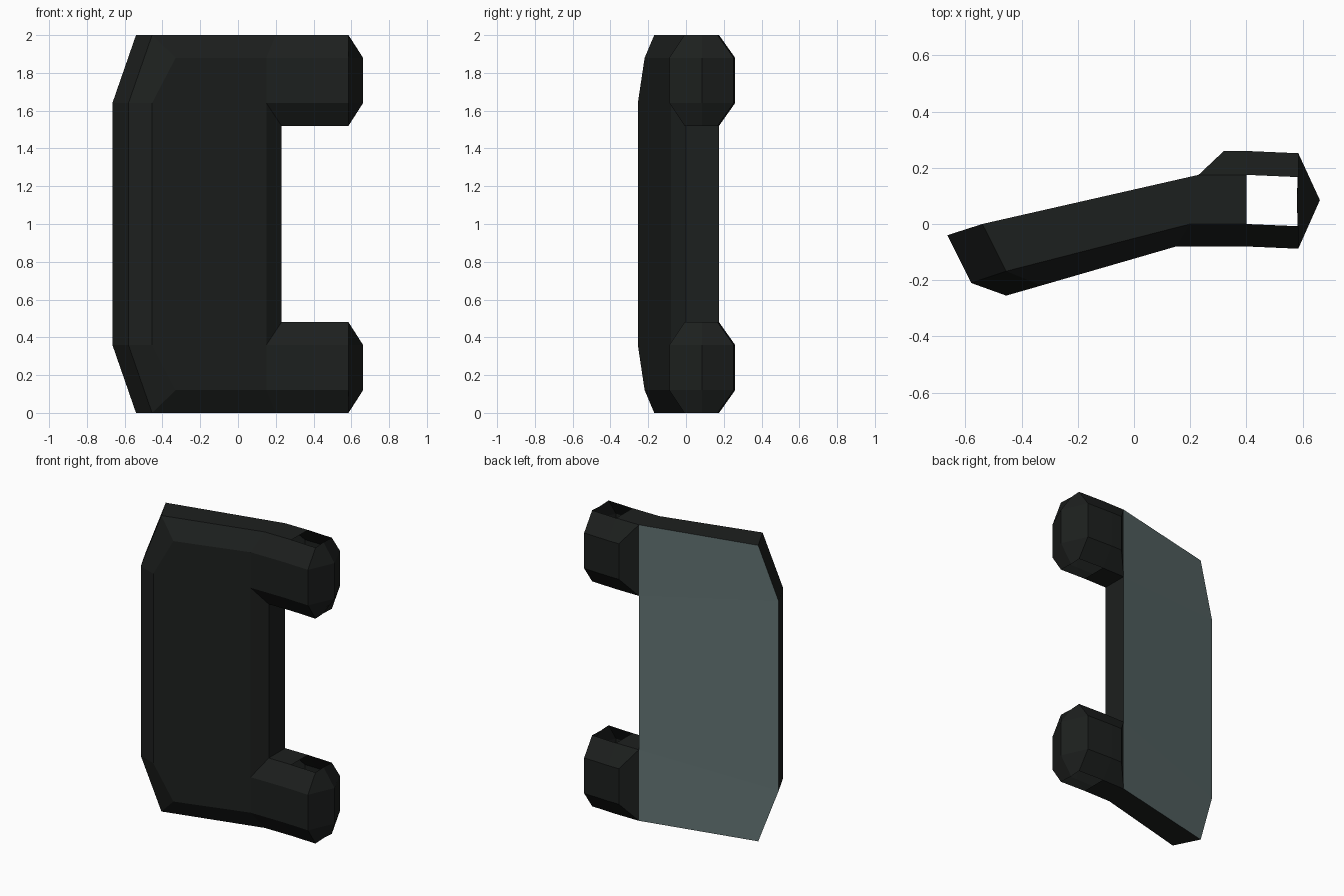
import bpy, bmesh

if "Cube" in bpy.data.objects:
    bpy.data.objects.remove(bpy.data.objects["Cube"])


def material(name, rgb):
    m = bpy.data.materials.new(name)
    m.diffuse_color = (*rgb, 1)
    m.use_nodes = True
    m.node_tree.nodes["Principled BSDF"].inputs["Base Color"].default_value = m.diffuse_color
    return m


def half_part(name, verts, faces, mat, recalc=True):
    """Build the upper half about z = 1 and mirror it downwards."""
    bm = bmesh.new()
    used = {}
    for face in faces:
        for k in face:
            if k not in used:
                x, y, z = verts[k]
                used[k] = bm.verts.new((x, y, z - 1))
        bm.faces.new([used[k] for k in face])
    if recalc:
        bmesh.ops.recalc_face_normals(bm, faces=bm.faces)
    me = bpy.data.meshes.new(name)
    bm.to_mesh(me)
    bm.free()
    me.materials.append(mat)
    ob = bpy.data.objects.new(name, me)
    ob.location.z = 1
    bpy.context.collection.objects.link(ob)
    mod = ob.modifiers.new("mirror", 'MIRROR')
    mod.use_axis = (False, False, True)
    return ob


# Octagonal arm rings: letters a-d run down the back, e-h up the front
ZS = dict(zip("abcdefgh", (2, 1.88, 1.64, 1.52, 1.52, 1.64, 1.88, 2)))
rings = [
    dict(zip("abcdefgh", ((.23, .175), (.32, .26), (.32, .26), (.23, .175),
                          (.23, 0), (.15, -.08), (.15, -.08), (.2, 0)))),
]
for x, dy in ((.4, 0), (.585, -.008)):
    ys = (.175, .26, .26, .175, 0, -.08, -.08, 0)
    rings.append({k: (x, y + dy) for k, y in zip("abcdefgh", ys)})
V = {k + str(i): (*p, ZS[k]) for i, r in enumerate(rings) for k, p in r.items()}

# Arm tip, housing corners, and middle-height points
V.update({
    "t1": (.662, .085, 1.88), "t2": (.662, .085, 1.64),
    "m1": (.58, .085, 2), "m2": (.58, .085, 1.52),
    "F1": (-.33, -.219, 1.88), "F2": (-.455, -.255, 1.64),
    "L1": (-.455, -.168, 2), "L2": (-.58, -.21, 1.64),
    "K1": (-.54, 0, 2), "K2": (-.665, -.04, 1.64),
})
for new, old in (("F3", "F2"), ("L3", "L2"), ("K3", "K2"),
                 ("d3", "d0"), ("e3", "e0"), ("f3", "f0")):
    V[new] = (*V[old][:2], 1)

# Arm walls; the outer span is open at its top and bottom
faces = []
for i in (0, 1):
    for k, n in zip("abcdefgh", "bcdefgha"):
        if i == 1 and k in "dh":
            continue
        if i == 0 and k == "h":
            continue
        faces.append((f"{k}{i}", f"{n}{i}", f"{n}{i+1}", f"{k}{i+1}"))
faces += [f.split() for f in (
    # arm top, back shoulder and wedge-shaped tip
    "a0 h0 h1 a1", "a0 b0 c0 d0",
    "b2 c2 t2 t1", "f2 g2 t1 t2", "a2 b2 t1 m1", "m1 t1 g2 h2",
    "c2 d2 m2 t2", "t2 m2 e2 f2",
    # housing front, bevels, outer side, top and inner side
    "g0 F1 F2 f0", "f0 F2 F3 f3", "h0 L1 F1 g0", "L1 L2 F2 F1",
    "L2 L3 F3 F2", "K1 K2 L2 L1", "K2 K3 L3 L2", "a0 K1 L1 h0",
    "f0 f3 e3 e0", "e0 e3 d3 d0")]

half_part("mirror_housing", V, faces, material("black", (.012, .014, .013)))

# Flat reflecting pane on the back
pane = [f.split() for f in ("a0 d0 K2 K1", "d0 d3 K3 K2")]
half_part("mirror_glass", V, pane, material("glass", (.12, .17, .17)), False)
